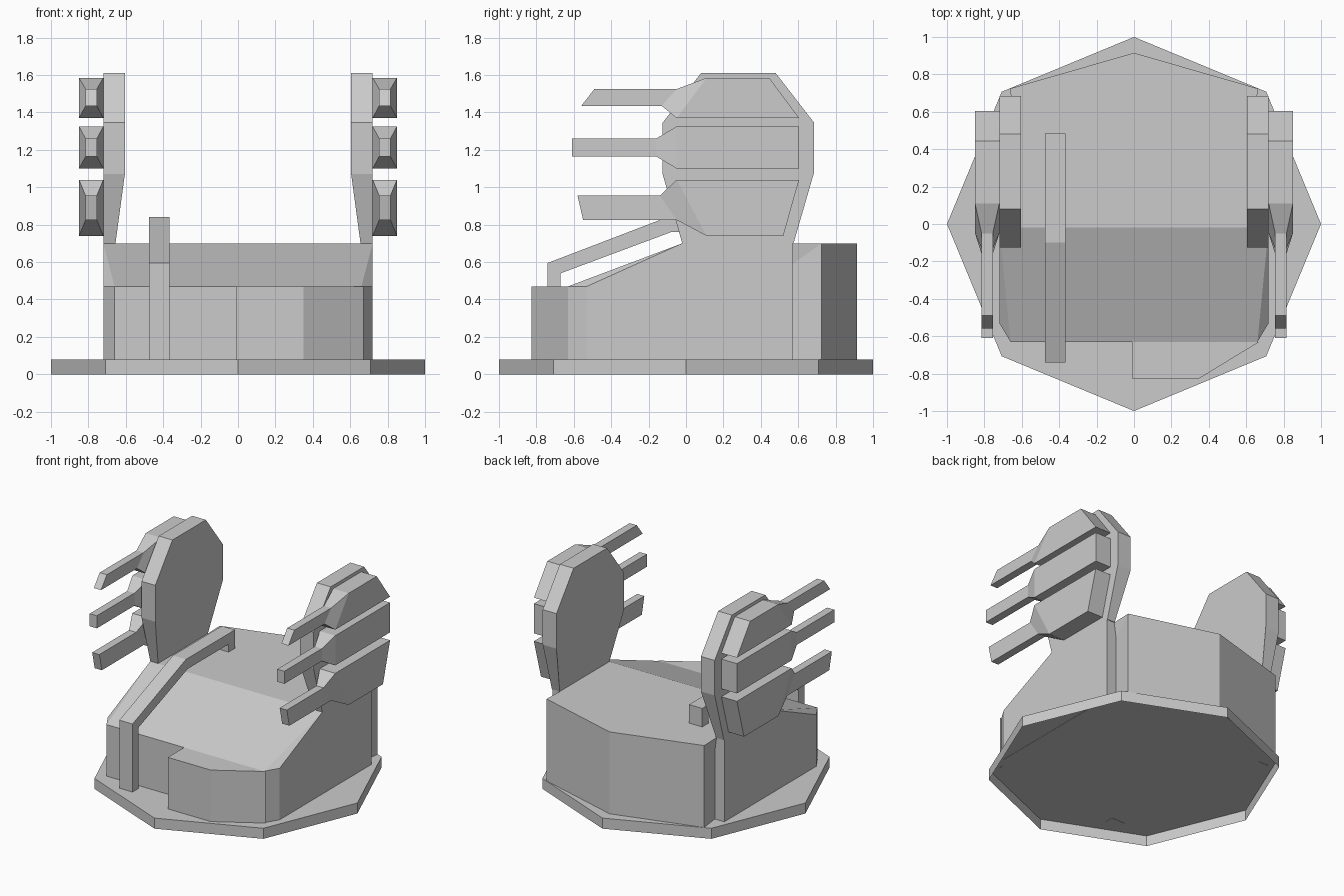
import bpy, bmesh

if "Cube" in bpy.data.objects:
    bpy.data.objects.remove(bpy.data.objects["Cube"])


def make(name, verts, faces, mirror=False):
    me = bpy.data.meshes.new(name)
    bm = bmesh.new()
    vs = [bm.verts.new(v) for v in verts]
    for f in faces:
        bm.faces.new([vs[i] for i in f])
    bmesh.ops.recalc_face_normals(bm, faces=bm.faces)
    bm.to_mesh(me)
    bm.free()
    ob = bpy.data.objects.new(name, me)
    bpy.context.collection.objects.link(ob)
    if mirror:
        m = ob.modifiers.new("Mirror", 'MIRROR')
        m.use_mirror_merge = False
    return ob


def loft(name, rings, mirror=False):
    """Skin a stack of equal-length rings and cap both ends."""
    n = len(rings[0])
    verts = [p for r in rings for p in r]
    faces = [tuple(range(n)), tuple(range(len(verts) - n, len(verts)))]
    for k in range(len(rings) - 1):
        for i in range(n):
            j = (i + 1) % n
            faces.append((k * n + i, k * n + j, (k + 1) * n + j, (k + 1) * n + i))
    return make(name, verts, faces, mirror)


# Octagonal base plate, hollow underneath
bpy.ops.mesh.primitive_cylinder_add(vertices=8, radius=1, depth=0.08, location=(0, 0, 0.04))
base = bpy.context.object
base.name = "base_plate"
bm = bmesh.new()
bm.from_mesh(base.data)
bmesh.ops.delete(bm, geom=[f for f in bm.faces if f.normal.z < -.9], context='FACES_ONLY')
bm.to_mesh(base.data)
bm.free()
FLOOR = .078

# Main housing: sloped front, pointed back, V groove behind each side panel
half = [(.66, -.63, .47), (.72, -.53, .47), (.72, -.02, .70), (.72, .57, .70),
        (.64, .57, .59), (.66, .725, .70)]
top = half + [(0, .915, .70)] + [(-x, y, z) for x, y, z in reversed(half)]
n = len(top)
verts = top + [(x, y, FLOOR) for x, y, z in top] + [(.655, .57, .70), (-.655, .57, .70)]
k, kl = 2 * n, 2 * n + 1
faces = [(i, (i + 1) % n, n + (i + 1) % n, n + i) for i in range(n)]
faces.append(tuple(range(n, 2 * n)))
faces += [(0, 2, 10, 12), (0, 1, 2), (12, 11, 10),
          (2, 3, k, 5, 6, 7, kl, 9, 10),
          (3, 4, k), (4, 5, k), (9, 8, kl), (8, 7, kl)]
make("housing", verts, faces)

# Offset box on the front
box = [(-.01, -.63), (-.01, -.825), (.35, -.825), (.67, -.63)]
loft("front_box", [[(x, y, z) for x, y in box] for z in (FLOOR, .47)])

# Side plates, tapering to a thinner neck
plate = [(-.02, .70), (-.125, 1.07), (-.125, 1.345), (.08, 1.61),
         (.48, 1.61), (.685, 1.345), (.685, 1.08), (.575, .70)]
loft("side_plate", [[(.72, y, z) for y, z in plate],
                    [(.655 if z < 1 else .605, y, z) for y, z in plate]], True)

# Barrels: (top y, top z, bottom y, bottom z) at back, shoulder, neck, muzzle
guns = {
    "upper_barrel": [(.445, 1.585, .605, 1.37), (.11, 1.585, -.05, 1.37),
                     (-.05, 1.525, -.13, 1.435), (-.49, 1.525, -.56, 1.435)],
    "middle_barrel": [(.605, 1.325, .605, 1.10), (-.05, 1.325, -.05, 1.10),
                      (-.16, 1.26, -.16, 1.165), (-.61, 1.26, -.61, 1.165)],
    "lower_barrel": [(.605, 1.04, .52, .74), (-.05, 1.04, -.05, .825),
                     (-.14, .955, -.14, .825), (-.58, .955, -.55, .825)],
}
# The lower barrel narrows along a slanted shoulder
guns["lower_barrel"][1] = (-.05, 1.04, .11, .74)
guns["lower_barrel"][2] = (-.14, .955, -.05, .825)
for name, secs in guns.items():
    rings = []
    for s, (ty, tz, by, bz) in enumerate(secs):
        a, b = (.72, .85) if s < 2 else (.755, .815)
        rings.append([(a, ty, tz), (b, ty, tz), (b, by, bz), (a, by, bz)])
    loft(name, rings, True)

# Bent rail running over the housing
rail = [(-.74, FLOOR), (-.74, .595), (-.10, .84), (.485, .84), (.485, .69), (.41, .69),
        (.41, .76), (-.08, .76), (-.67, .54), (-.67, FLOOR)]
loft("rail", [[(x, y, z) for y, z in rail] for x in (-.475, -.365)])
